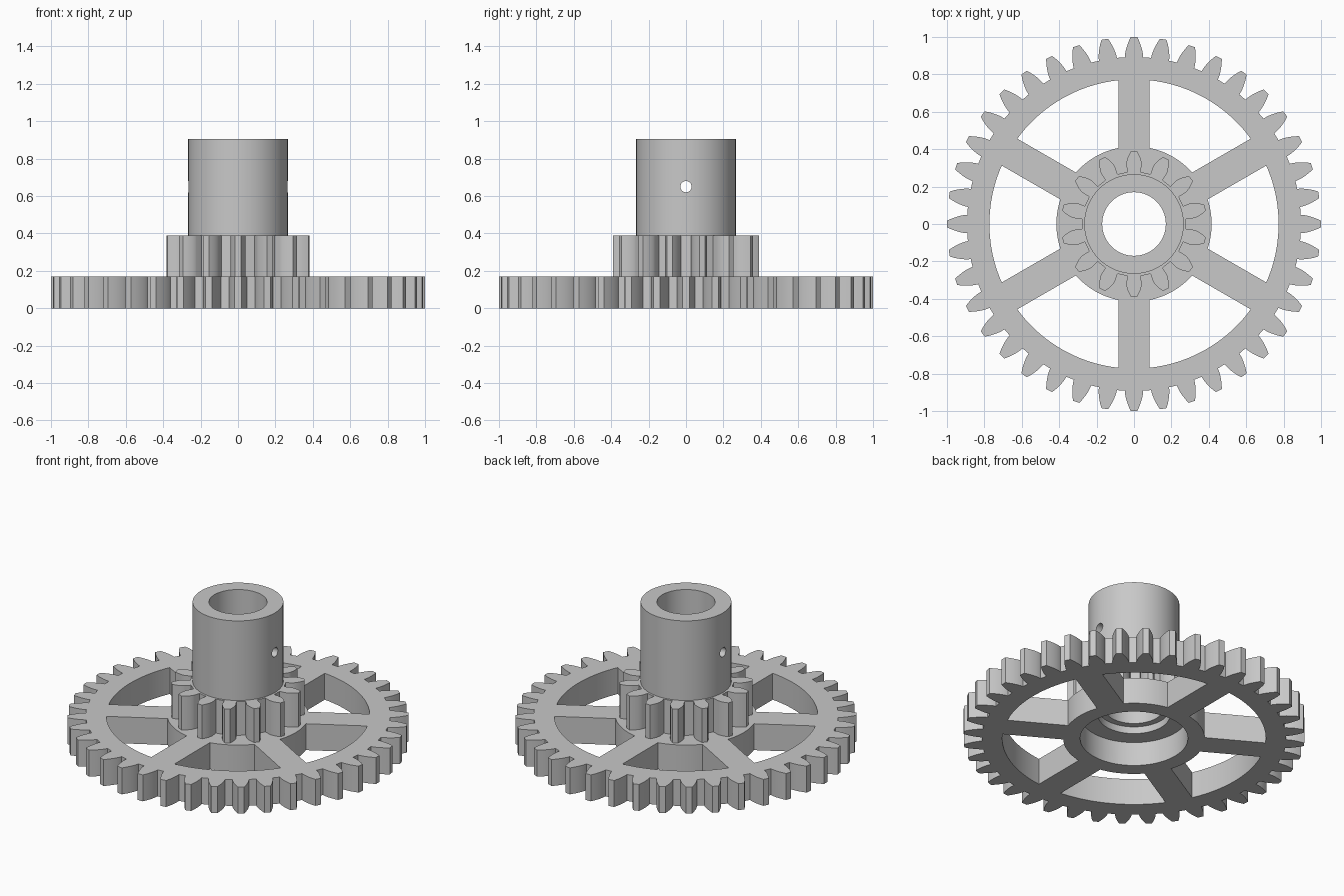
import bpy, bmesh
from math import sin, cos, tan, acos, asin, pi, radians

cube = bpy.data.objects.get("Cube")
if cube:
    bpy.data.objects.remove(cube, do_unlink=True)

grey = bpy.data.materials.new("plain grey")
grey.use_nodes = True
grey.diffuse_color = (0.58, 0.58, 0.58, 1)
grey.node_tree.nodes["Principled BSDF"].inputs["Base Color"].default_value = grey.diffuse_color


def polar(r, a):
    return (r * cos(a), r * sin(a))


def circle(r, n=96):
    return [polar(r, 2 * pi * i / n) for i in range(n)]


def gear(teeth, outer, steps=7):
    """Involute gear outline with a tooth pointing along +y."""
    module = 2 * outer / (teeth + 2)
    pitch = module * teeth / 2
    root = pitch - 1.25 * module
    pressure = radians(20)
    base = pitch * cos(pressure)
    inv = lambda a: tan(a) - a
    flank = [(root, pi / (2 * teeth) + inv(pressure))] if root < base else []
    start = max(root, base)
    for i in range(steps):
        r = start + (outer - start) * (i / (steps - 1)) ** 1.5
        half = pi / (2 * teeth) + inv(pressure) - inv(acos(min(1, base / r)))
        flank.append((r, half))
    points = []
    for t in range(teeth):
        mid = pi / 2 + 2 * pi * t / teeth
        points += [polar(r, mid - h) for r, h in flank]
        points += [polar(r, mid + h) for r, h in reversed(flank)]
    return points


def pocket(inner, outer, half_width, start, steps=20):
    """Opening between two neighbouring spokes."""
    points = []
    for r, flip in ((outer, False), (inner, True)):
        a = start + asin(half_width / r)
        b = start + pi / 3 - asin(half_width / r)
        arc = [polar(r, a + (b - a) * i / steps) for i in range(steps + 1)]
        points += arc[::-1] if flip else arc
    return points


def select(obj):
    bpy.ops.object.select_all(action='DESELECT')
    obj.select_set(True)
    bpy.context.view_layer.objects.active = obj


def plate(name, loops, z0, z1):
    """Extrude an outline, with further loops as holes, from z0 to z1."""
    curve = bpy.data.curves.new(name, 'CURVE')
    curve.dimensions = '2D'
    curve.fill_mode = 'BOTH'
    curve.extrude = (z1 - z0) / 2
    for loop in loops:
        spline = curve.splines.new('POLY')
        spline.points.add(len(loop) - 1)
        for p, (x, y) in zip(spline.points, loop):
            p.co = (x, y, 0, 1)
        spline.use_cyclic_u = True
    obj = bpy.data.objects.new(name, curve)
    bpy.context.collection.objects.link(obj)
    select(obj)
    bpy.ops.object.convert(target='MESH')
    obj = bpy.context.object
    bm = bmesh.new()
    bm.from_mesh(obj.data)
    bmesh.ops.remove_doubles(bm, verts=bm.verts, dist=0.00002)
    bmesh.ops.translate(bm, verts=bm.verts, vec=(0, 0, (z0 + z1) / 2))
    bmesh.ops.recalc_face_normals(bm, faces=bm.faces)
    bm.to_mesh(obj.data)
    bm.free()
    obj.data.materials.clear()
    obj.data.materials.append(grey)
    return obj


def drill(obj, radius, length, location, rotation=(0, 0, 0), sides=96):
    """Cut a round hole and discard the cutter."""
    bpy.ops.mesh.primitive_cylinder_add(vertices=sides, radius=radius, depth=length,
                                        location=location, rotation=rotation)
    cutter = bpy.context.object
    cutter.hide_render = True
    cutter.data.materials.append(grey)
    mod = obj.modifiers.new("hole", 'BOOLEAN')
    mod.operation = 'DIFFERENCE'
    mod.solver = 'EXACT'
    mod.object = cutter
    select(obj)
    bpy.ops.object.modifier_apply(modifier=mod.name)
    bpy.data.objects.remove(cutter, do_unlink=True)


WHEEL_TOP, PINION_TOP, COLLAR_TOP = 0.171, 0.39, 0.905
BORE, STEP = 0.17, 0.21

# Spoked wheel with a wide recess under the hub
pockets = [pocket(0.415, 0.773, 0.083, pi / 6 + k * pi / 3) for k in range(6)]
wheel = plate("spoked_gear_wheel", [gear(40, 1.0), circle(STEP)] + pockets, 0, WHEEL_TOP)
drill(wheel, 0.316, 0.31, (0, 0, 0))

# Small gear, bore stepped at its lower end
pinion = plate("small_gear", [gear(14, 0.39), circle(BORE)], WHEEL_TOP, PINION_TOP)
drill(pinion, STEP, 0.1, (0, 0, 0.15))

# Collar with a cross hole running side to side
collar = plate("collar", [circle(0.266), circle(BORE)], PINION_TOP, COLLAR_TOP)
drill(collar, 0.03, 1, (0, 0, 0.65), (0, pi / 2, 0), 32)

for part in (wheel, pinion, collar):
    select(part)
    bpy.ops.object.shade_smooth_by_angle(angle=radians(25))
